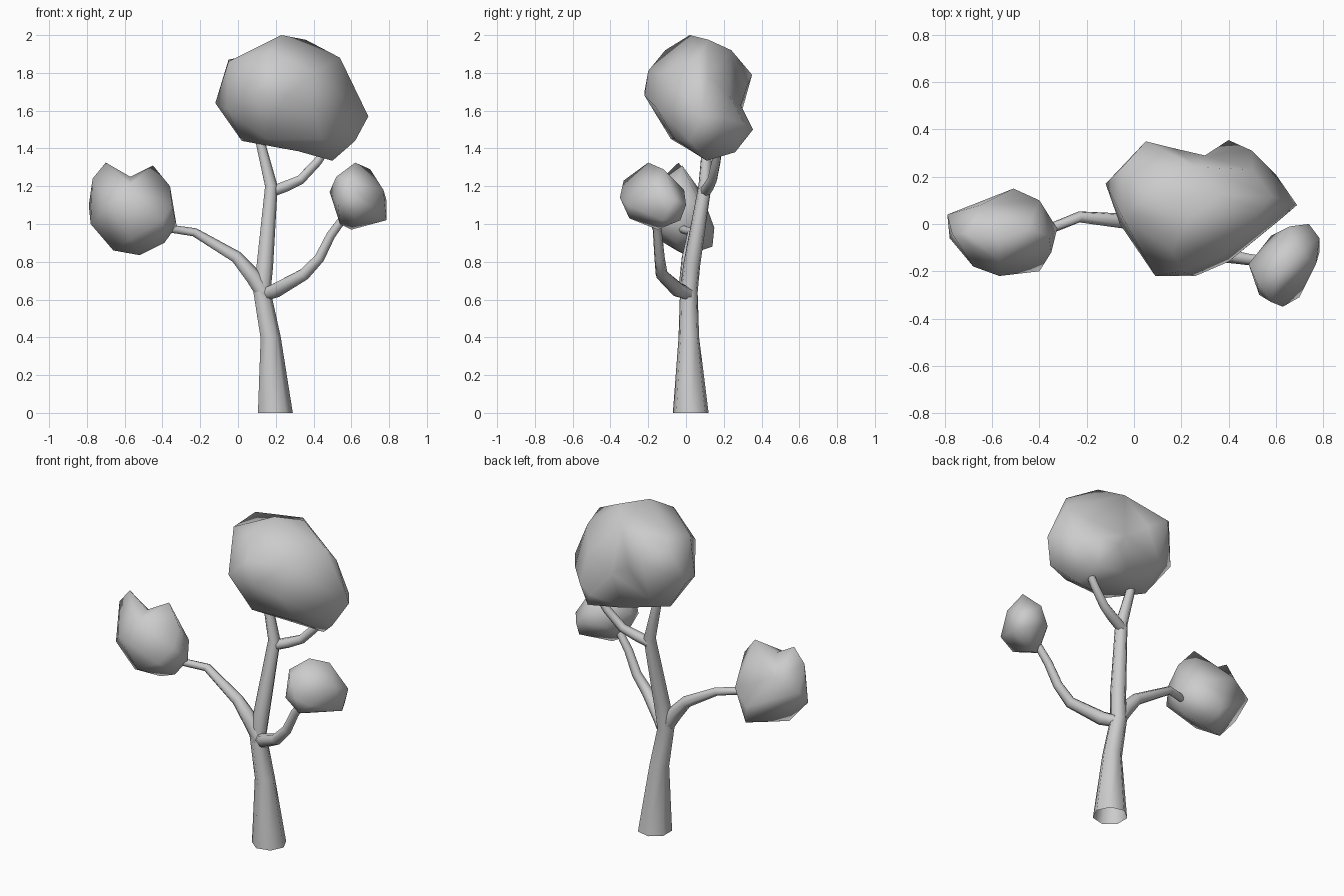
import bpy, bmesh
from math import cos, sin, tau, radians
from mathutils import Vector


def finish(bm, name, angle):
    bmesh.ops.recalc_face_normals(bm, faces=bm.faces)
    me = bpy.data.meshes.new(name)
    bm.to_mesh(me)
    bm.free()
    ob = bpy.data.objects.new(name, me)
    bpy.context.collection.objects.link(ob)
    bpy.ops.object.select_all(action='DESELECT')
    ob.select_set(True)
    bpy.context.view_layer.objects.active = ob
    bpy.ops.object.shade_smooth_by_angle(angle=radians(angle))
    return ob


def limb(name, path, flat_start=False, sides=7):
    """Tapered open tube through (x, y, z, radius) stations."""
    bm = bmesh.new()
    pts = [Vector(p[:3]) for p in path]
    rings = []
    for i, p in enumerate(pts):
        t = (pts[min(i + 1, len(pts) - 1)] - pts[max(i - 1, 0)]).normalized()
        if flat_start and i == 0:
            t = Vector((0, 0, 1))
        u = Vector((0, 1, 0)).cross(t).normalized()
        v = t.cross(u)
        r = path[i][3]
        rings.append([bm.verts.new(p + r * (u * cos(tau * k / sides) + v * sin(tau * k / sides)))
                      for k in range(sides)])
    for a, b in zip(rings, rings[1:]):
        for k in range(sides):
            n = (k + 1) % sides
            bm.faces.new((a[k], a[n], b[n], b[k]))
    return finish(bm, name, 75)


def clump(name, centre, size, points):
    """Faceted leaf mass: points are skinned on a sphere, then put back,
    so dents and pointed tufts are kept."""
    bm = bmesh.new()
    home = {}
    for p in points:
        d = Vector([(p[i] - centre[i]) / size[i] for i in range(3)])
        home[bm.verts.new(d.normalized())] = Vector(p)
    bmesh.ops.convex_hull(bm, input=bm.verts[:])
    for v, p in home.items():
        v.co = p
    return finish(bm, name, 80)


# Trunk and its limbs
limb("trunk", [(.193, .025, 0, .097), (.17, .015, .4, .056), (.125, .015, .64, .048),
               (.14, .03, .78, .046), (.175, .1, 1.2, .035), (.125, .11, 1.4, .027),
               (.10, .11, 1.52, .025)], flat_start=True)
limb("left_branch", [(.14, .01, .62, .042), (.08, .01, .72, .045), (-.01, .01, .825, .034),
                     (-.23, .03, .955, .024), (-.33, -.01, .97, .022), (-.42, -.04, .98, .02)])
limb("right_branch", [(.15, .01, .63, .035), (.2, -.04, .65, .04), (.35, -.13, .735, .033),
                      (.43, -.14, .82, .028), (.49, -.15, .94, .025), (.57, -.16, 1.05, .022)])
limb("upper_fork", [(.17, .1, 1.17, .03), (.25, .12, 1.2, .03), (.33, .14, 1.235, .026),
                    (.42, .16, 1.33, .024), (.48, .17, 1.42, .022)])

# Large top crown, with a shallow dent in its back right
clump("top_crown", (.25, .07, 1.67), (.4, .28, .33), [
    (.23, .02, 2.0), (.36, .12, 1.975), (.27, .24, 1.92), (.54, .06, 1.88), (.58, .12, 1.79),
    (.69, .08, 1.57), (.62, .02, 1.44), (.5, .11, 1.335), (.32, .03, 1.385), (.02, .12, 1.44),
    (-.12, .17, 1.64), (-.05, .24, 1.87), (-.05, .03, 1.86), (.05, .35, 1.79),
    (.05, .12, 1.89), (.17, .32, 1.72), (.05, .28, 1.54), (.4, .355, 1.5), (.5, .31, 1.53),
    (.48, .26, 1.38), (.3, .29, 1.63), (.5, .23, 1.68), (.25, .25, 1.42), (.6, .21, 1.56),
    (.09, -.22, 1.7), (.26, -.22, 1.68), (.2, -.2, 1.81), (.4, -.16, 1.62),
    (.44, -.06, 1.45), (.15, -.08, 1.45), (.16, -.11, 1.92), (.4, -.12, 1.8), (-.06, 0, 1.6)])

# Left clump with two pointed tufts
clump("left_clump", (-.56, -.04, 1.06), (.23, .18, .23), [
    (-.57, -.06, 1.25), (-.36, -.05, 1.2), (-.35, -.12, 1.1), (-.325, -.02, .99),
    (-.39, -.05, .9), (-.52, 0, .835), (-.66, -.05, .86), (-.78, -.06, 1.0),
    (-.79, .04, 1.1), (-.77, -.04, 1.24), (-.51, .15, .98), (-.5, .14, .88), (-.4, .1, 1.05),
    (-.65, .08, 1.17), (-.4, -.2, 1.02), (-.57, -.22, 1.1), (-.68, -.18, 1.1),
    (-.57, -.15, .92), (-.57, -.16, 1.21), (-.7, -.04, 1.325), (-.45, -.02, 1.31)])

# Small right clump
clump("right_clump", (.63, -.17, 1.14), (.15, .17, .17), [
    (.62, -.2, 1.325), (.7, -.12, 1.29), (.785, -.06, 1.13), (.785, -.12, 1.02),
    (.77, -.17, 1.18), (.74, -.03, 1.02), (.74, 0, 1.1), (.66, -.01, 1.18), (.6, -.15, .97),
    (.54, -.18, 1.0), (.485, -.17, 1.17), (.52, -.25, 1.25), (.63, -.35, 1.14),
    (.7, -.31, 1.1), (.53, -.3, 1.1), (.58, -.33, 1.23), (.62, -.3, 1.03), (.58, -.05, 1.1)])
